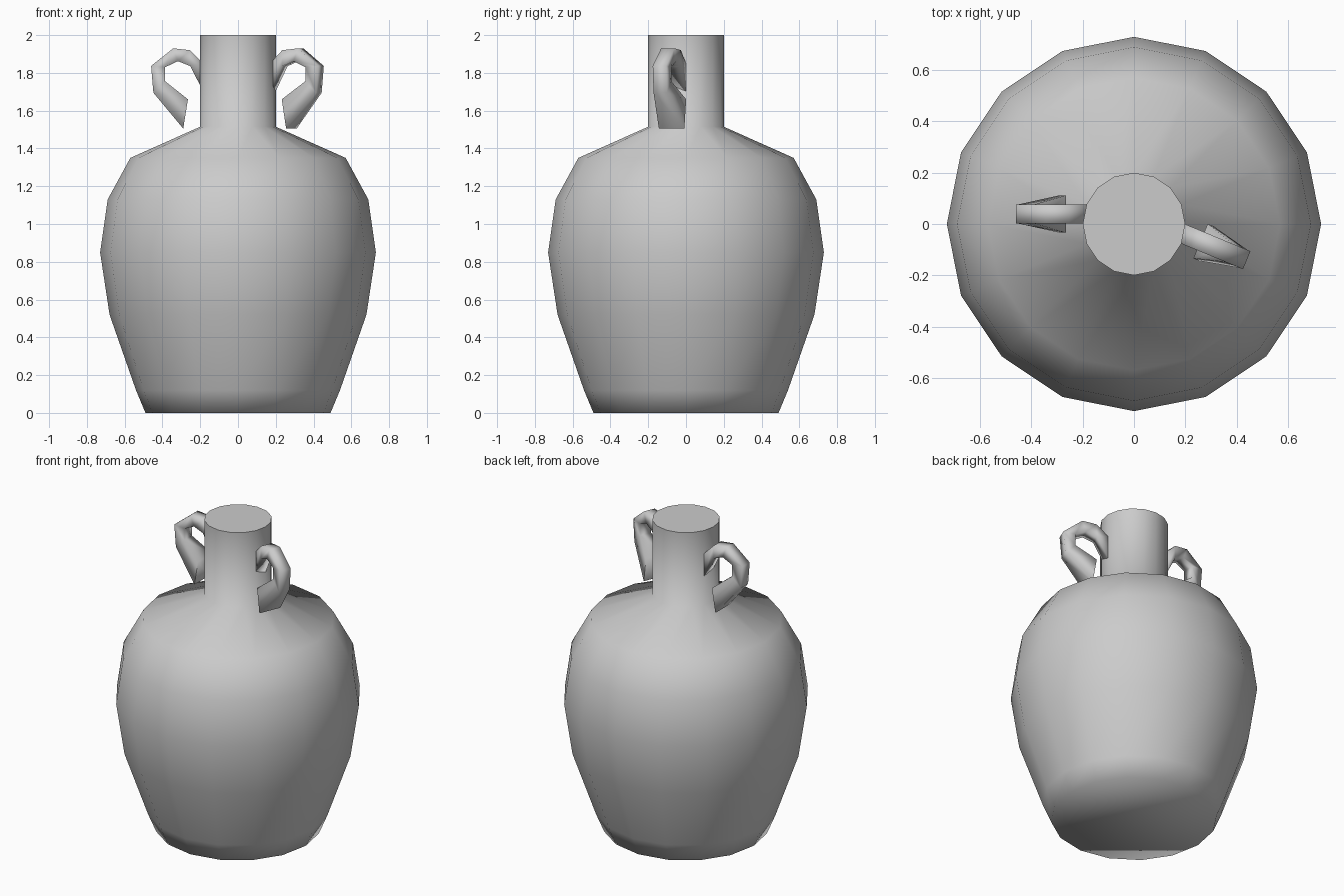
import bpy, bmesh
from math import sin, cos, pi, radians
from mathutils import Vector

if "Cube" in bpy.data.objects:
    bpy.data.objects.remove(bpy.data.objects["Cube"])

SIDES = 16


def build(name, rings, angle):
    """Skin a list of vertex rings, cap both ends and shade smooth."""
    bm = bmesh.new()
    loops = [[bm.verts.new(p) for p in ring] for ring in rings]
    n = len(loops[0])
    for a, b in zip(loops, loops[1:]):
        for i in range(n):
            j = (i + 1) % n
            bm.faces.new((a[i], a[j], b[j], b[i]))
    bm.faces.new(loops[0])
    bm.faces.new(loops[-1])
    bmesh.ops.recalc_face_normals(bm, faces=bm.faces)
    mesh = bpy.data.meshes.new(name)
    bm.to_mesh(mesh)
    bm.free()
    ob = bpy.data.objects.new(name, mesh)
    bpy.context.collection.objects.link(ob)
    bpy.ops.object.select_all(action='DESELECT')
    bpy.context.view_layer.objects.active = ob
    ob.select_set(True)
    bpy.ops.object.shade_smooth_by_angle(angle=radians(angle))
    return ob


# Jar body and neck: 16-sided lathe, (radius, height)
profile = [(0.49, 0), (0.54, 0.12), (0.68, 0.52), (0.73, 0.85),
           (0.69, 1.13), (0.57, 1.35), (0.20, 1.515), (0.20, 2.0)]
build("jar_body", [[(r * cos(2 * pi * i / SIDES), r * sin(2 * pi * i / SIDES), z)
                    for i in range(SIDES)] for r, z in profile], 70)

# Handle sections: outer (reach, z), inner (reach, z), half width;
# reach is measured outward from the neck face
sections = [((-0.01, 1.85), (-0.01, 1.70), 0.038),
            ((0.06, 1.92), (0.06, 1.836), 0.038),
            ((0.15, 1.93), (0.125, 1.862), 0.038),
            ((0.267, 1.837), (0.193, 1.83), 0.038),
            ((0.255, 1.695), (0.193, 1.756), 0.038),
            ((0.097, 1.505), (0.072, 1.66), 0.073)]


def handle(name, base, heading):
    out = Vector((cos(heading), sin(heading), 0))
    side = Vector((-out.y, out.x, 0))
    rings = []
    for outer, inner, w in sections:
        rings.append([Vector((*base, z)) + out * r + side * s
                      for (r, z), s in ((outer, -w), (outer, w), (inner, w), (inner, -w))])
    return build(name, rings, 100)


# The two handles grow from neck faces and are not quite opposite
handle("left_handle", (-0.193, 0.039), pi)
handle("right_handle", (0.193, -0.039), radians(-22.5))
